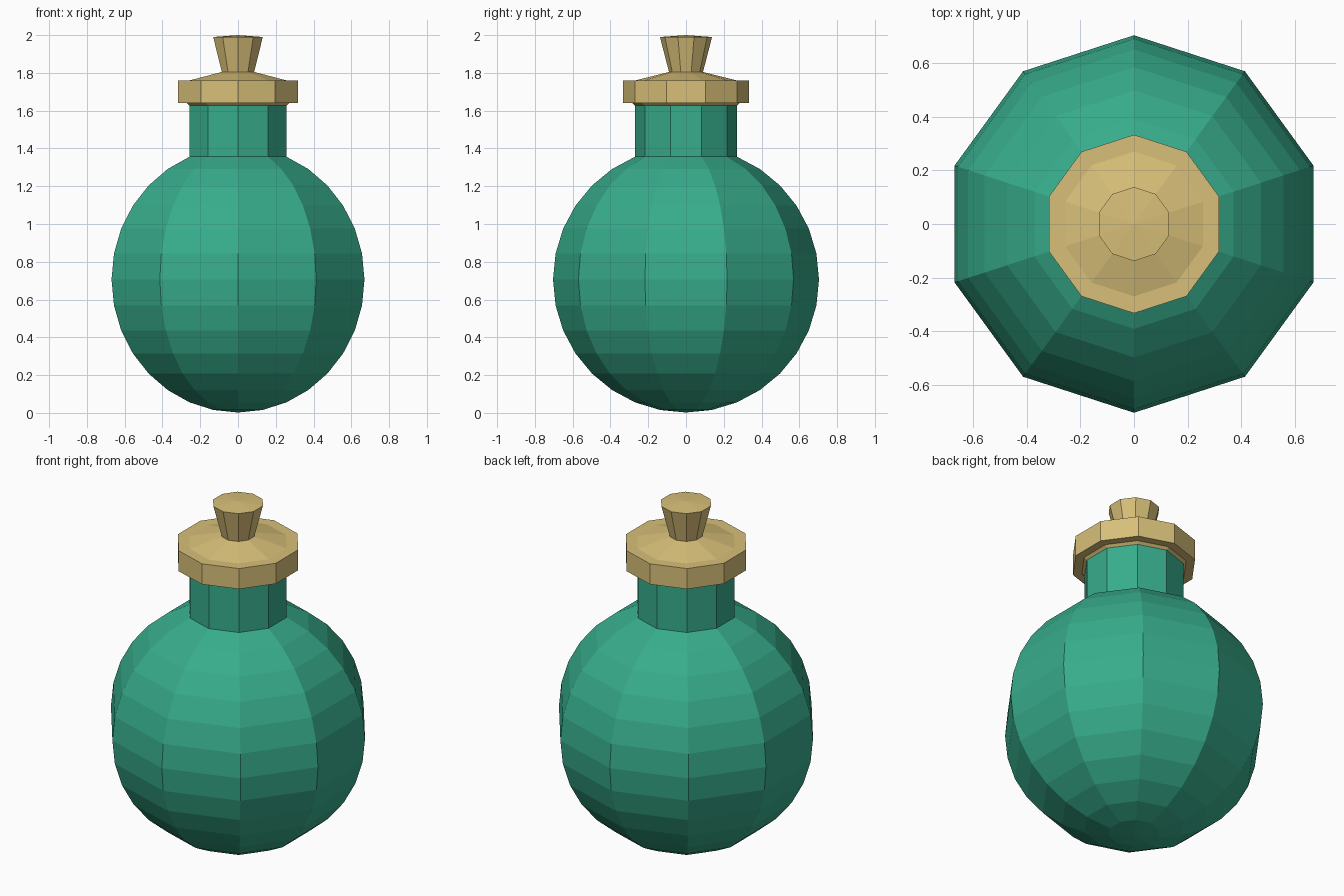
import bpy, bmesh
from math import sin, cos, pi, radians

if "Cube" in bpy.data.objects:
    bpy.data.objects.remove(bpy.data.objects["Cube"])

SIDES = 10


def lathe(name, profile, color):
    """Spin an (r, z) profile into a faceted solid with corners on the y axis."""
    bm = bmesh.new()
    rings = []
    for r, z in profile:
        if r == 0:
            rings.append([bm.verts.new((0, 0, z))] * SIDES)
        else:
            rings.append([bm.verts.new((r * cos(pi / 2 + 2 * pi * i / SIDES),
                                        r * sin(pi / 2 + 2 * pi * i / SIDES), z))
                          for i in range(SIDES)])
    for low, high in zip(rings, rings[1:]):
        for i in range(SIDES):
            j = (i + 1) % SIDES
            corners = list(dict.fromkeys((low[i], low[j], high[j], high[i])))
            bm.faces.new(corners)
    bmesh.ops.recalc_face_normals(bm, faces=bm.faces)
    mesh = bpy.data.meshes.new(name)
    bm.to_mesh(mesh)
    bm.free()
    mat = bpy.data.materials.new(name + "_colour")
    mat.diffuse_color = color
    mat.use_nodes = True
    mat.node_tree.nodes["Principled BSDF"].inputs["Base Color"].default_value = mat.diffuse_color
    mesh.materials.append(mat)
    obj = bpy.data.objects.new(name, mesh)
    bpy.context.collection.objects.link(obj)
    return obj


# Round flask body, 16 steps pole to pole, cut open where the neck starts
R, CZ = 0.704, 0.706
body = [(0, CZ - R)]
for k in range(1, 15):
    a = radians(-90 + 11.25 * k)
    body.append((R * cos(a), CZ + R * sin(a)))

# Straight neck
body += [(body[-1][0], 1.63)]
lathe("flask", body, (0.038, 0.415, 0.26, 1))

# Stopper: bevelled underside, wide collar, sloped shoulder and flared knob
lathe("stopper", [
    (0, 1.625), (0.268, 1.625), (0.285, 1.64), (0.333, 1.64),
    (0.333, 1.76), (0.27, 1.76), (0.09, 1.805),
    (0.138, 1.99), (0, 2.0)], (0.69, 0.527, 0.19, 1))
